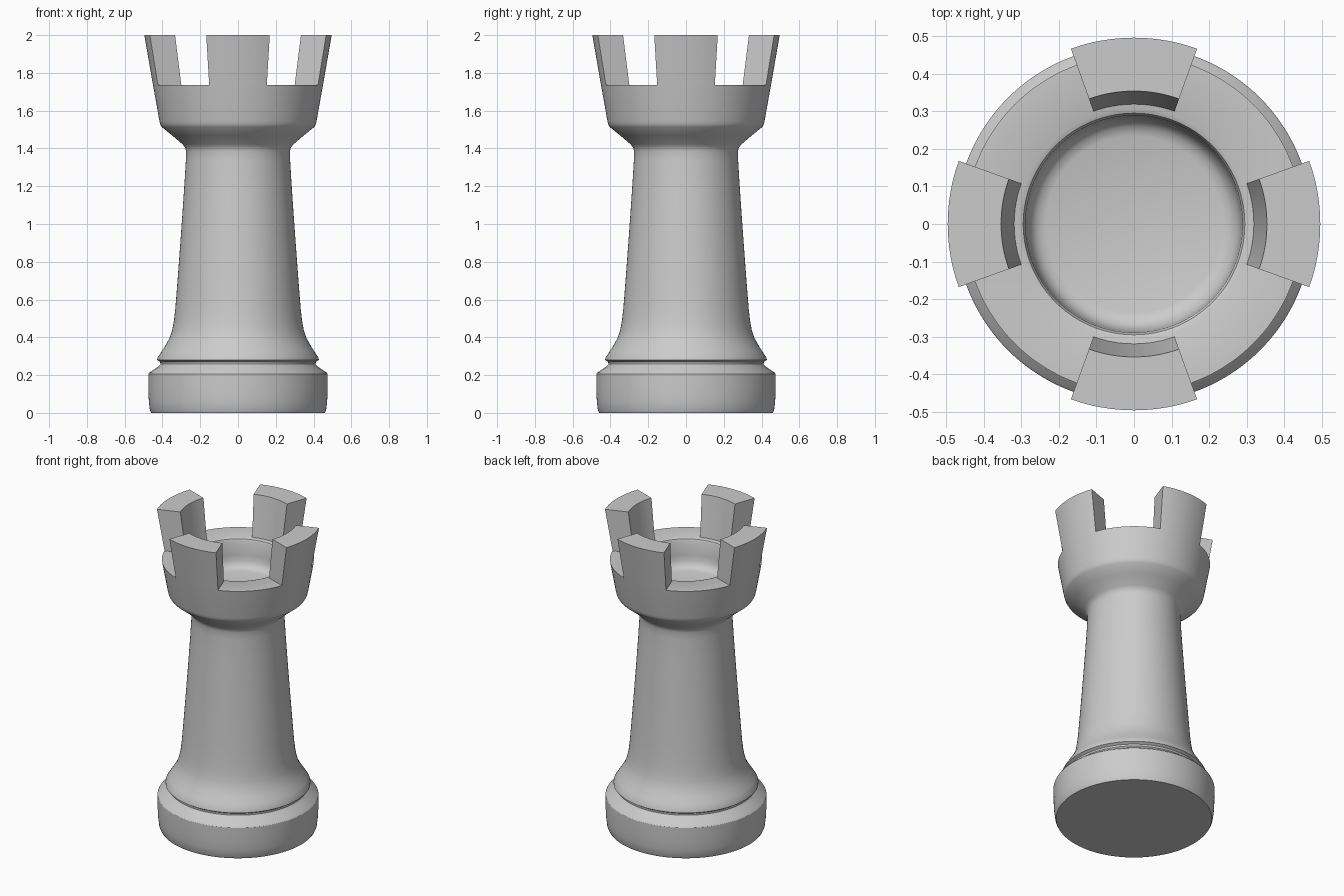
import bpy, bmesh
from math import radians, sin, cos

if "Cube" in bpy.data.objects:
    bpy.data.objects.remove(bpy.data.objects["Cube"])


def lathe(name, profile, steps, start=0.0, sweep=360.0, loop=False):
    """Revolve (r, z) points about z; a partial sweep gets end caps."""
    bm = bmesh.new()
    full = sweep >= 360
    rings = []
    for i in range(steps if full else steps + 1):
        a = radians(start + sweep * i / steps)
        rings.append([bm.verts.new((r * cos(a), r * sin(a), z)) for r, z in profile])
    n = len(profile)
    for i in range(steps):
        p, q = rings[i], rings[(i + 1) % len(rings)]
        for j in range(n if loop else n - 1):
            k = (j + 1) % n
            bm.faces.new((p[j], q[j], q[k], p[k]))
    if not full:
        bm.faces.new(rings[0])
        bm.faces.new(rings[-1][::-1])
    bmesh.ops.remove_doubles(bm, verts=bm.verts, dist=1e-5)
    bmesh.ops.dissolve_degenerate(bm, edges=bm.edges, dist=1e-6)
    bmesh.ops.recalc_face_normals(bm, faces=bm.faces)
    mesh = bpy.data.meshes.new(name)
    bm.to_mesh(mesh)
    bm.free()
    ob = bpy.data.objects.new(name, mesh)
    bpy.context.collection.objects.link(ob)
    bpy.ops.object.select_all(action='DESELECT')
    ob.select_set(True)
    bpy.context.view_layer.objects.active = ob
    bpy.ops.object.shade_smooth_by_angle(angle=radians(30))
    return ob


# Tower body: plinth, groove, flared shaft, cup and recessed bowl
tower = [
    (0, 0), (0.460, 0), (0.466, 0.012), (0.472, 0.06), (0.475, 0.12), (0.475, 0.205),
    (0.470, 0.213), (0.424, 0.243), (0.411, 0.258), (0.412, 0.270),
    (0.428, 0.280), (0.427, 0.290),
    (0.405, 0.325), (0.381, 0.362), (0.361, 0.40), (0.348, 0.44), (0.339, 0.49),
    (0.332, 0.55), (0.324, 0.65), (0.309, 0.85), (0.296, 1.03), (0.283, 1.22),
    (0.276, 1.34), (0.275, 1.385), (0.280, 1.405), (0.294, 1.422),
    (0.350, 1.470), (0.404, 1.514), (0.412, 1.528), (0.416, 1.545),
    (0.450, 1.735), (0.307, 1.735), (0.295, 1.730), (0.289, 1.718),
    (0.286, 1.63), (0.282, 1.595), (0.272, 1.572), (0.258, 1.558), (0.235, 1.55), (0, 1.55),
]
lathe("tower_body", tower, 144)

# Four battlements flaring outward from the rim
battlement = [(0.450, 1.735), (0.496, 2.0), (0.354, 2.0), (0.319, 1.735)]
for i in range(4):
    lathe(f"battlement_{i + 1}", battlement, 16, start=90 * i - 19.8, sweep=39.6, loop=True)
